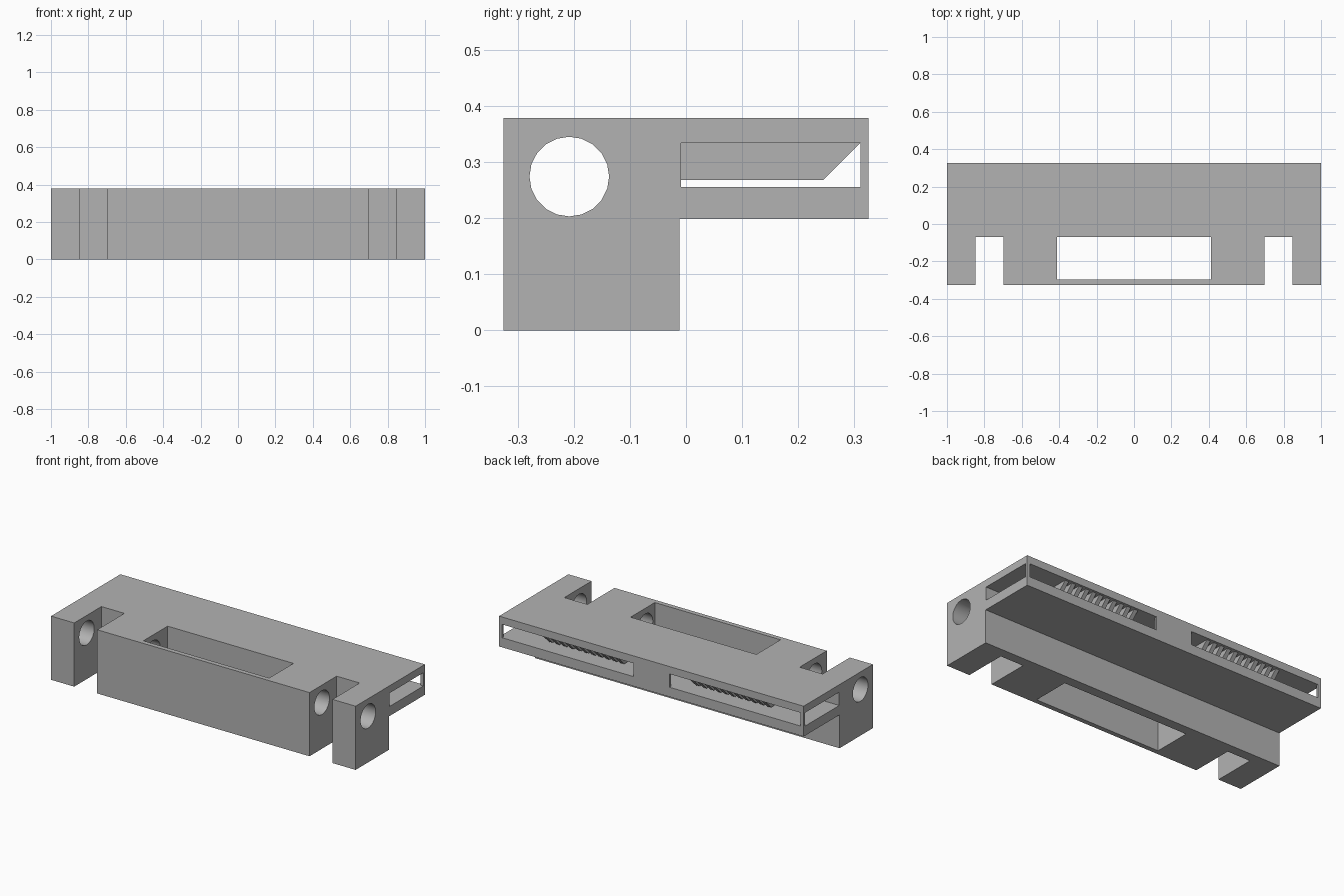
import bpy, bmesh, math
from mathutils import Matrix

if "Cube" in bpy.data.objects:
    bpy.data.objects.remove(bpy.data.objects["Cube"], do_unlink=True)

GREY = (0.45, 0.45, 0.45, 1)
mat = bpy.data.materials.new("plain_grey")
mat.use_nodes = True
mat.diffuse_color = GREY
mat.node_tree.nodes["Principled BSDF"].inputs["Base Color"].default_value = GREY


def add_object(name, bm):
    bmesh.ops.recalc_face_normals(bm, faces=bm.faces[:])
    mesh = bpy.data.meshes.new(name)
    bm.to_mesh(mesh)
    bm.free()
    mesh.materials.append(mat)
    obj = bpy.data.objects.new(name, mesh)
    bpy.context.collection.objects.link(obj)
    return obj


def extrude_x(bm, profile, x0, x1):
    """Extrude a closed (y, z) profile from x0 to x1."""
    face = bm.faces.new([bm.verts.new((x0, y, z)) for y, z in profile])
    out = bmesh.ops.extrude_face_region(bm, geom=[face])
    verts = [v for v in out["geom"] if isinstance(v, bmesh.types.BMVert)]
    bmesh.ops.translate(bm, verts=verts, vec=(x1 - x0, 0, 0))


def box(name, x0, x1, y0, y1, z0, z1):
    bm = bmesh.new()
    extrude_x(bm, [(y0, z0), (y1, z0), (y1, z1), (y0, z1)], x0, x1)
    return add_object(name, bm)


# L-shaped body
TOP, BACK, FLOOR, CEIL = 0.378, 0.325, 0.255, 0.334
bm = bmesh.new()
extrude_x(bm, [(-BACK, 0), (-0.012, 0), (-0.012, 0.198),
               (BACK, 0.198), (BACK, TOP), (-BACK, TOP)], -1, 1)
body = add_object("bracket_body", bm)

# Cutters: central well, cross tunnel, round bore
cutters = [
    box("well_cutter", -0.413, 0.413, -0.297, -0.07, -0.1, 0.5),
    box("tunnel_cutter", -1.1, 1.1, -0.009, 0.311, FLOOR, CEIL),
]
bm = bmesh.new()
bmesh.ops.create_cone(bm, cap_ends=True, segments=20, radius1=0.071, radius2=0.071,
                      depth=2.4, matrix=Matrix.Translation((0, -0.208, 0.274))
                      @ Matrix.Rotation(math.pi / 2, 4, "Y"))
cutters.append(add_object("bore_cutter", bm))

# Cutters on both sides: front hinge slots and rear windows
for s in (-1, 1):
    a, b = sorted((s * 0.697, s * 0.848))
    cutters.append(box("slot_cutter", a, b, -0.5, -0.07, -0.1, 0.5))
    a, b = sorted((s * 0.118, s * 0.98))
    cutters.append(box("window_cutter", a, b, 0.2, 0.4, FLOOR, CEIL))

bpy.context.view_layer.objects.active = body
for cutter in cutters:
    cutter.hide_render = True
    mod = body.modifiers.new("cut", "BOOLEAN")
    mod.operation, mod.solver, mod.object = "DIFFERENCE", "EXACT", cutter
    bpy.ops.object.modifier_apply(modifier=mod.name)
for cutter in cutters:
    bpy.data.objects.remove(cutter, do_unlink=True)

# Rows of slanted fins hanging from the tunnel ceiling
COUNT, START, END, THICK = 11, 0.235, 0.73, 0.025
pitch = (END - START - THICK) / (COUNT - 1)
for s, side in ((1, "left"), (-1, "right")):
    bm = bmesh.new()
    for i in range(COUNT):
        x = START + i * pitch
        extrude_x(bm, [(-0.012, 0.268), (0.245, 0.268), (0.311, CEIL),
                       (0.311, CEIL + 0.004), (-0.012, CEIL + 0.004)],
                  s * x, s * (x + THICK))
    add_object(side + "_fins", bm)

# Smooth bore with sharp edges
bpy.ops.object.select_all(action="DESELECT")
body.select_set(True)
bpy.ops.object.shade_smooth_by_angle(angle=math.radians(30))
